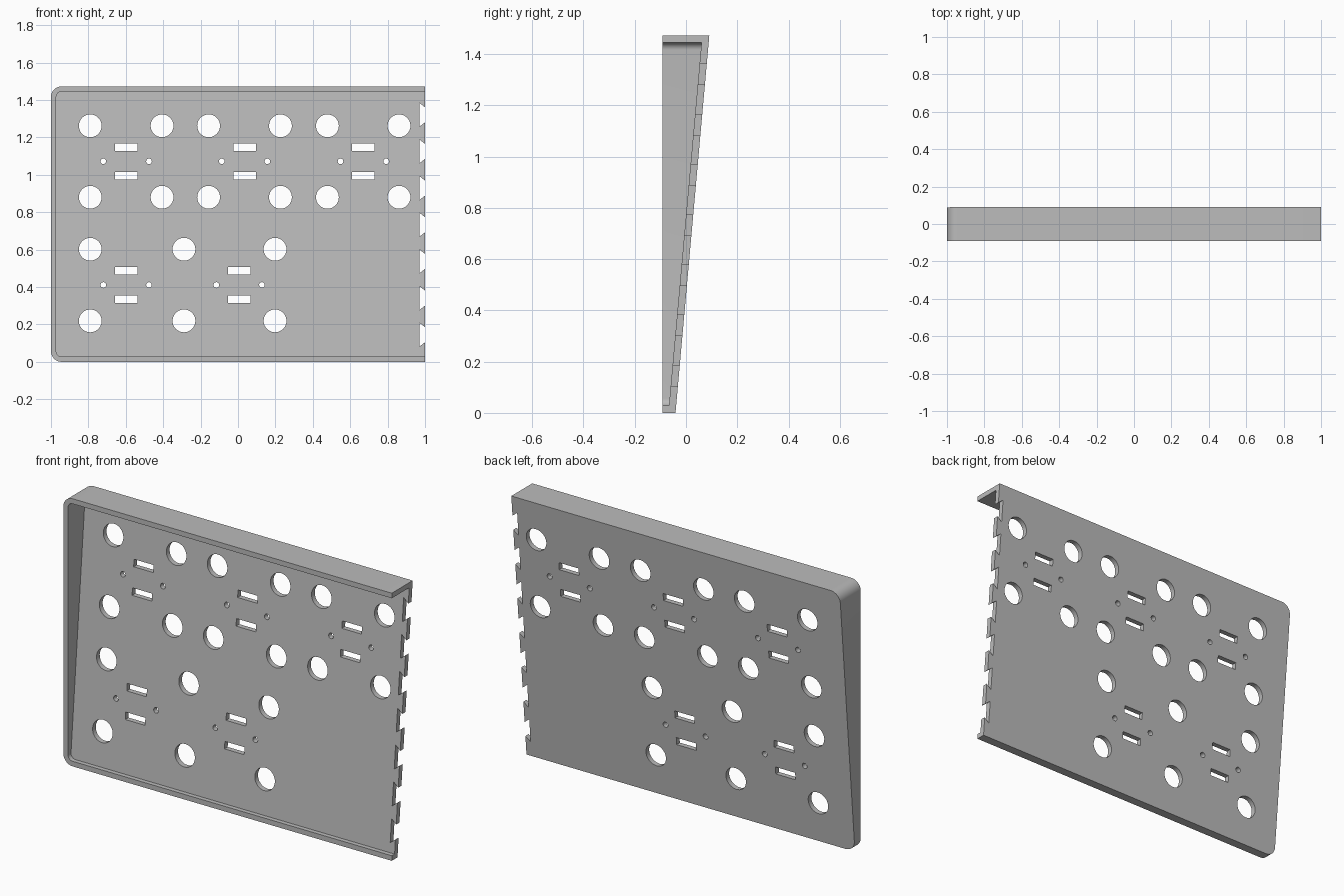
import bpy, bmesh
from math import sin, cos, pi, radians

cube = bpy.data.objects.get("Cube")
if cube:
    bpy.data.objects.remove(cube, do_unlink=True)

HEIGHT, FRONT, RIM = 1.473, -0.091, 0.028
grey = bpy.data.materials.new("plain grey")
grey.use_nodes = True
grey.diffuse_color = (0.5, 0.5, 0.5, 1)
grey.node_tree.nodes["Principled BSDF"].inputs["Base Color"].default_value = (0.5, 0.5, 0.5, 1)


def back_y(z):
    """Sloping rear surface of the panel."""
    return -0.041 + 0.132 * z / HEIGHT


def prism(bm, outline, front, back):
    """Extrude an (x, z) outline from y = front to y = back(z)."""
    a = [bm.verts.new((x, front, z)) for x, z in outline]
    b = [bm.verts.new((x, back(z), z)) for x, z in outline]
    bm.faces.new(a)
    bm.faces.new(b[::-1])
    for i in range(len(a)):
        j = (i + 1) % len(a)
        bm.faces.new((a[j], a[i], b[i], b[j]))


def make_object(name, bm):
    bmesh.ops.recalc_face_normals(bm, faces=bm.faces)
    mesh = bpy.data.meshes.new(name)
    bm.to_mesh(mesh)
    bm.free()
    mesh.materials.append(grey)
    obj = bpy.data.objects.new(name, mesh)
    bpy.context.collection.objects.link(obj)
    return obj


def outline(left, right, bottom, top, r, steps=10):
    """Rectangle with its two left corners rounded."""
    pts = [(right, bottom), (right, top)]
    for cz, start in ((top - r, pi / 2), (bottom + r, pi)):
        for i in range(steps + 1):
            t = start + i * pi / 2 / steps
            pts.append((left + r + r * cos(t), cz + r * sin(t)))
    return pts


def circle(x, z, r, n):
    return [(x + r * cos(2 * pi * i / n), z + r * sin(2 * pi * i / n)) for i in range(n)]


def slot(x, z, w=0.06, h=0.02):
    return [(x - w, z - h), (x + w, z - h), (x + w, z + h), (x - w, z + h)]


# Outer wedge-shaped body
bm = bmesh.new()
prism(bm, outline(-1, 1, 0, HEIGHT, 0.057), FRONT, back_y)
panel = make_object("wedge_panel", bm)

# Hollow interior, open at the front and right end
bm = bmesh.new()
prism(bm, outline(-1 + RIM, 1.1, RIM, HEIGHT - RIM, 0.029), -0.2, lambda z: back_y(z) - RIM)
hollow = make_object("hollow_cutter", bm)

# Large holes, slots, screw holes and dovetail notches
bm = bmesh.new()
cuts = []
big_rows = [((-0.79, -0.406, -0.157, 0.227, 0.478, 0.861), (1.262, 0.88)),
            ((-0.79, -0.289, 0.198), (0.602, 0.219))]
for xs, zs in big_rows:
    cuts += [circle(x, z, 0.061, 40) for x in xs for z in zs]
for xs, z in (((-0.598, 0.035, 0.67), 1.072), ((-0.598, 0.006), 0.411)):
    for x in xs:
        for s in (-1, 1):
            cuts.append(slot(x, z + s * 0.076))
            cuts.append(circle(x + s * 0.122, z, 0.015, 20))
for i in range(7):
    z = 0.145 + i * 0.196
    cuts.append([(0.97, z - 0.064), (1, z - 0.04), (1.05, z - 0.04),
                 (1.05, z + 0.04), (1, z + 0.04), (0.97, z + 0.064)])
for c in cuts:
    prism(bm, c, -0.3, lambda z: 0.3)
holes = make_object("hole_cutter", bm)

# Apply the cuts and remove the helpers
for cutter in (hollow, holes):
    cutter.hide_render = True
    mod = panel.modifiers.new(cutter.name, "BOOLEAN")
    mod.operation, mod.solver, mod.object = "DIFFERENCE", "EXACT", cutter
bpy.context.view_layer.objects.active = panel
bpy.ops.object.select_all(action="DESELECT")
panel.select_set(True)
for mod in list(panel.modifiers):
    bpy.ops.object.modifier_apply(modifier=mod.name)
for cutter in (hollow, holes):
    bpy.data.objects.remove(cutter, do_unlink=True)
bpy.ops.object.shade_smooth_by_angle(angle=radians(30))
